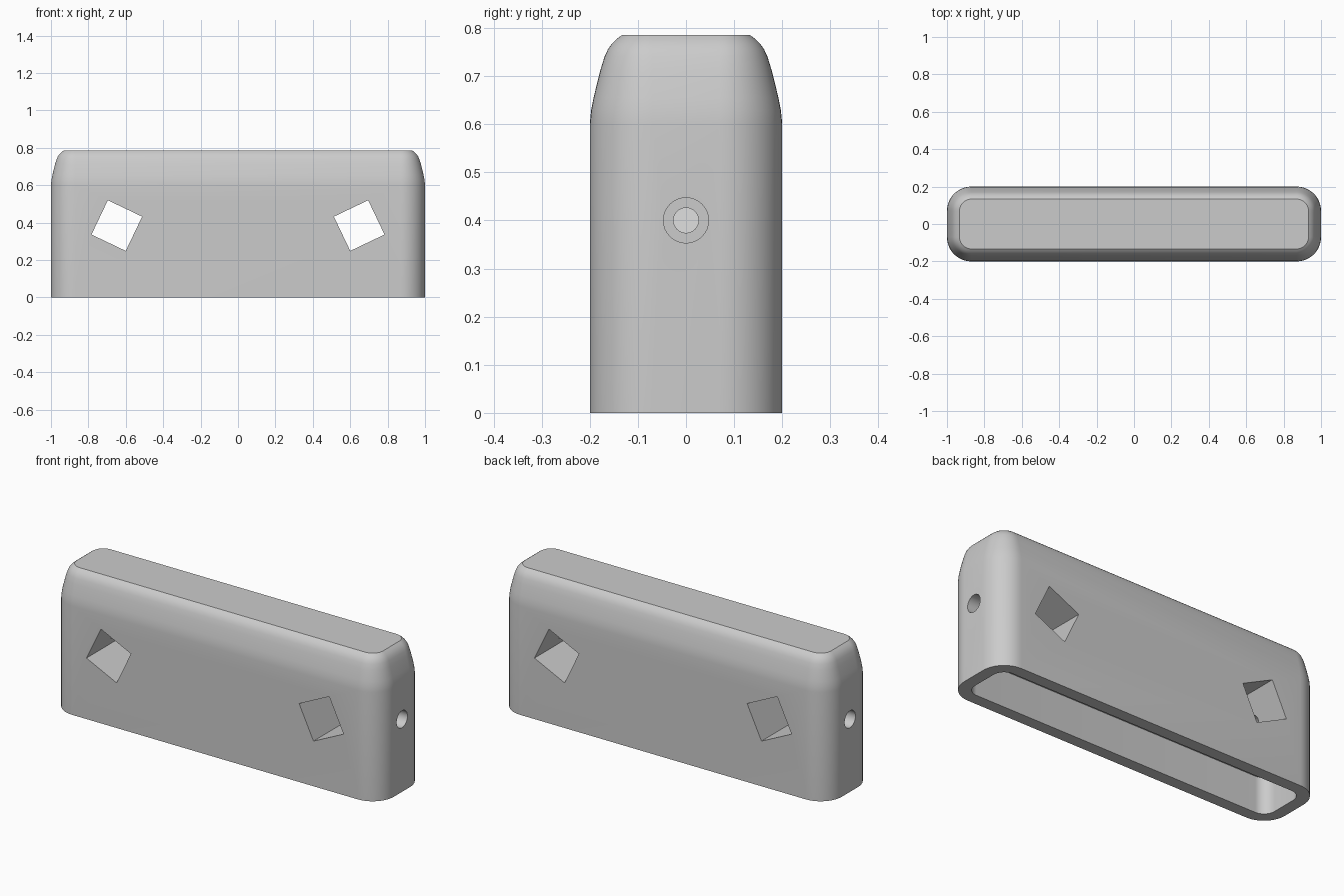
import bpy, bmesh, math
from mathutils import Matrix, Vector

if "Cube" in bpy.data.objects:
    bpy.data.objects.remove(bpy.data.objects["Cube"])

grey = bpy.data.materials.new("plain grey")
grey.diffuse_color = (0.6, 0.6, 0.6, 1)
grey.use_nodes = True
grey.node_tree.nodes["Principled BSDF"].inputs["Base Color"].default_value = grey.diffuse_color


def rounded_rect(hx, hy, r, n=12):
    """Counter-clockwise outline of a rectangle with round corners."""
    pts = []
    for k, (sx, sy) in enumerate([(1, 1), (-1, 1), (-1, -1), (1, -1)]):
        for i in range(n + 1):
            a = math.pi / 2 * (k + i / n)
            pts.append((sx * (hx - r) + r * math.cos(a), sy * (hy - r) + r * math.sin(a)))
    return pts


def loft(name, rings):
    """Closed solid through a stack of matching rings of points."""
    bm = bmesh.new()
    loops = [[bm.verts.new(p) for p in ring] for ring in rings]
    for low, high in zip(loops, loops[1:]):
        for i in range(len(low)):
            j = (i + 1) % len(low)
            bm.faces.new((low[i], low[j], high[j], high[i]))
    bm.faces.new(loops[0][::-1])
    bm.faces.new(loops[-1])
    bmesh.ops.recalc_face_normals(bm, faces=bm.faces[:])
    mesh = bpy.data.meshes.new(name)
    bm.to_mesh(mesh)
    bm.free()
    mesh.materials.append(grey)
    ob = bpy.data.objects.new(name, mesh)
    bpy.context.collection.objects.link(ob)
    return ob


def end_bore(name, side, radius, x_in, x_out):
    """Round cutter along x."""
    circle = [(radius * math.cos(t * math.pi / 16), 0.4 + radius * math.sin(t * math.pi / 16))
              for t in range(32)]
    return loft(name, [[(side * x, y, z) for y, z in circle] for x in (x_in, x_out)])


# Body: rounded block whose sides curve in to a flat top
profile = [(0, 0), (0, 0.60), (0.003, 0.63), (0.008, 0.655), (0.014, 0.68), (0.022, 0.712),
           (0.031, 0.741), (0.038, 0.756), (0.046, 0.767), (0.056, 0.777), (0.067, 0.785)]
body = loft("body", [[(x, y, z) for x, y in rounded_rect(1 - d, 0.2 - d, 0.13 - d)]
                     for d, z in profile])

# Shallow recess in the underside
cutters = [loft("recess_cutter", [[(x, y, z) for x, y in rounded_rect(0.935, 0.135, 0.065)]
                                  for z in (-0.1, 0.2)])]

for side, label in ((1, "right"), (-1, "left")):
    # Tilted square slot from front to back
    corners = [(0.648 + 0.1436 * math.cos(math.radians(a)), 0.384 + 0.1436 * math.sin(math.radians(a)))
               for a in (70.5, 160.5, 250.5, 340.5)]
    cutters.append(loft(label + "_slot_cutter",
                        [[(side * x, y, z) for x, z in corners] for y in (-0.3, 0.3)]))
    # Stepped bolt hole from the end into the slot
    cutters.append(end_bore(label + "_bolt_cutter", side, 0.026, 0.68, 0.95))
    cutters.append(end_bore(label + "_bolt_head_cutter", side, 0.047, 0.88, 1.1))

bpy.context.view_layer.objects.active = body
body.select_set(True)
for cutter in cutters:
    mod = body.modifiers.new(cutter.name, 'BOOLEAN')
    mod.operation = 'DIFFERENCE'
    mod.solver = 'EXACT'
    mod.object = cutter
    bpy.ops.object.modifier_apply(modifier=mod.name)
for cutter in cutters:
    bpy.data.objects.remove(cutter)

bpy.ops.object.shade_smooth_by_angle(angle=math.radians(25))
